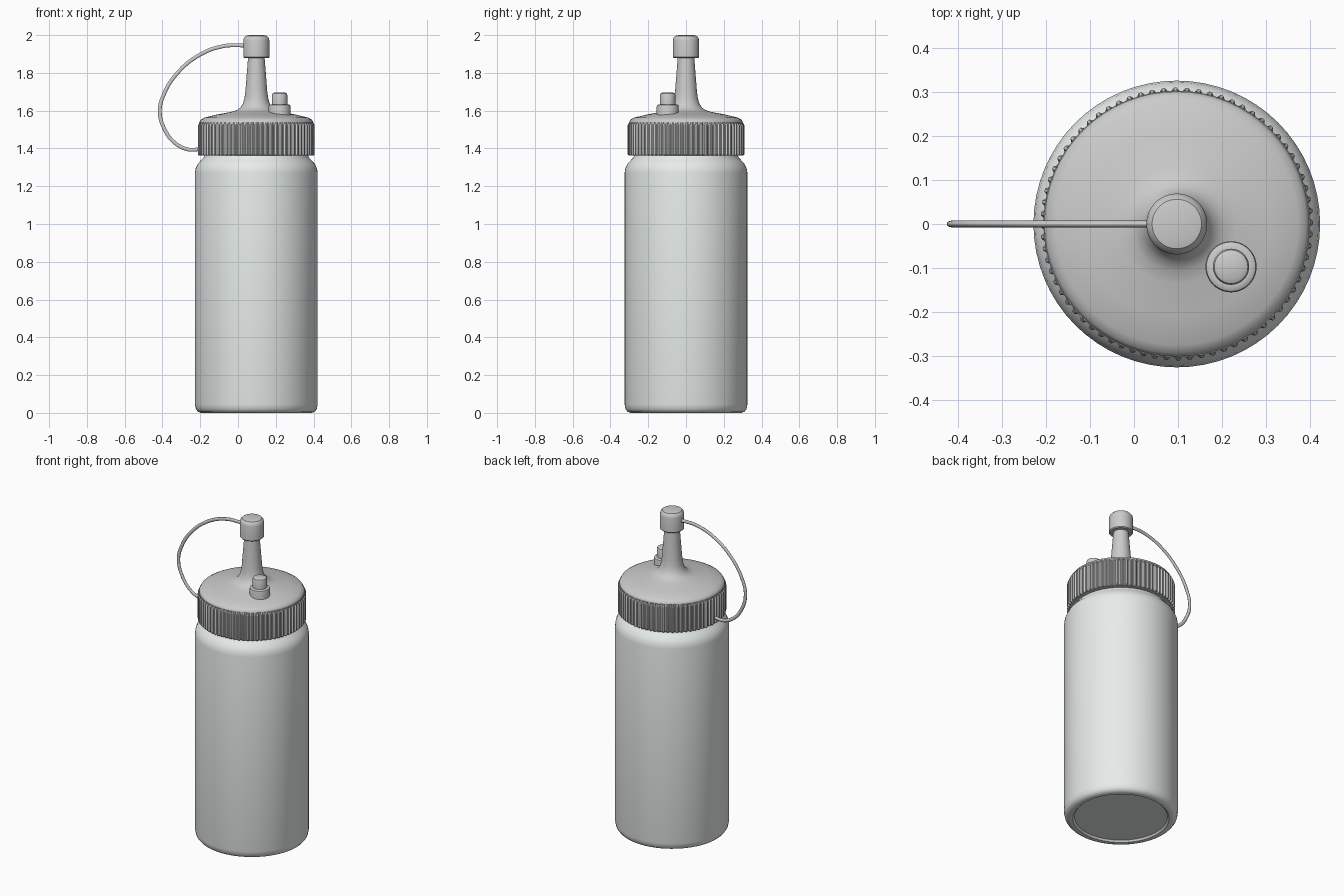
import bpy, bmesh, math

if "Cube" in bpy.data.objects:
    bpy.data.objects.remove(bpy.data.objects["Cube"])

CX = 0.097   # bottle axis
RIBS = 72


def finish(obj, angle=35):
    bpy.ops.object.select_all(action='DESELECT')
    obj.select_set(True)
    bpy.context.view_layer.objects.active = obj
    bpy.ops.object.shade_smooth_by_angle(angle=math.radians(angle))


def lathe(name, profile, x=CX, y=0.0, segs=64, groove=None, angle=35):
    """Spin (radius, z) points about a vertical axis; groove(i, k) trims a radius."""
    bm = bmesh.new()
    rings = []
    for k, (r, z) in enumerate(profile):
        if r == 0:
            rings.append([bm.verts.new((x, y, z))] * segs)
            continue
        ring = []
        for i in range(segs):
            a = 2 * math.pi * i / segs
            rr = r - (groove(i, k) if groove else 0)
            ring.append(bm.verts.new((x + rr * math.cos(a), y + rr * math.sin(a), z)))
        rings.append(ring)
    for a, b in zip(rings, rings[1:]):
        for i in range(segs):
            j = (i + 1) % segs
            bm.faces.new(list(dict.fromkeys((a[i], a[j], b[j], b[i]))))
    bmesh.ops.recalc_face_normals(bm, faces=bm.faces)
    mesh = bpy.data.meshes.new(name)
    bm.to_mesh(mesh)
    bm.free()
    obj = bpy.data.objects.new(name, mesh)
    bpy.context.collection.objects.link(obj)
    finish(obj, angle)
    return obj


# Bottle body with rounded base, shoulder and neck
body = lathe("bottle_body", [
    (0, 0.01), (0.265, 0.01), (0.275, 0.0), (0.293, 0.0), (0.309, 0.006),
    (0.32, 0.02), (0.325, 0.045), (0.325, 1.27), (0.321, 1.295),
    (0.31, 1.318), (0.292, 1.338), (0.279, 1.352), (0.274, 1.365),
    (0.274, 1.45), (0, 1.45)])
mat = bpy.data.materials.new("translucent_plastic")
mat.diffuse_color = (0.80, 0.84, 0.82, 1)
mat.use_nodes = True
mat.node_tree.nodes["Principled BSDF"].inputs["Base Color"].default_value = mat.diffuse_color
body.data.materials.append(mat)

# Ribbed screw collar
collar = [(0.26, 1.362), (0.303, 1.362), (0.309, 1.368), (0.309, 1.522),
          (0.304, 1.532), (0.302, 1.538), (0.26, 1.538)]
lathe("ribbed_collar", collar, segs=RIBS * 4, angle=25,
      groove=lambda i, k: 0.008 if k in (1, 2, 3, 4) and i % 4 > 1 else 0)

# Domed lid flowing into the tapered nozzle
lathe("lid_and_nozzle", [
    (0.25, 1.52), (0.301, 1.53), (0.300, 1.542), (0.293, 1.553), (0.275, 1.563),
    (0.21, 1.579), (0.135, 1.593), (0.105, 1.602), (0.085, 1.616),
    (0.071, 1.637), (0.063, 1.665), (0.058, 1.70), (0.051, 1.79),
    (0.043, 1.89), (0, 1.89)])

# Nozzle tip cap
lathe("tip_cap", [
    (0, 1.878), (0.064, 1.878), (0.069, 1.883), (0.069, 1.972), (0.066, 1.985),
    (0.056, 1.996), (0.038, 2.0), (0, 2.0)], segs=48)

# Small air vent with its plug
lathe("vent_plug", [
    (0, 1.56), (0.058, 1.56), (0.058, 1.622), (0.056, 1.629), (0.05, 1.633),
    (0.041, 1.633), (0.041, 1.683), (0.038, 1.691), (0.028, 1.696), (0, 1.696)],
    x=0.22, y=-0.097, segs=40)

# Tether strap looping from the tip cap to the collar
path = [(0.05, 1.943), (0.0, 1.946), (-0.08, 1.941), (-0.20, 1.897), (-0.32, 1.80),
        (-0.393, 1.685), (-0.414, 1.595), (-0.388, 1.50), (-0.335, 1.43),
        (-0.27, 1.396), (-0.235, 1.393), (-0.18, 1.402)]
curve = bpy.data.curves.new("tether_strap", 'CURVE')
curve.dimensions = '3D'
curve.bevel_depth = 0.0105
curve.bevel_resolution = 3
curve.resolution_u = 8
curve.use_fill_caps = True
spline = curve.splines.new('BEZIER')
spline.bezier_points.add(len(path) - 1)
for p, (x, z) in zip(spline.bezier_points, path):
    p.co = (x, 0, z)
    p.handle_left_type = p.handle_right_type = 'AUTO'
strap = bpy.data.objects.new("tether_strap", curve)
strap.scale.y = 0.72
bpy.context.collection.objects.link(strap)
bpy.ops.object.select_all(action='DESELECT')
strap.select_set(True)
bpy.context.view_layer.objects.active = strap
bpy.ops.object.convert(target='MESH')
finish(bpy.context.view_layer.objects.active, 50)
